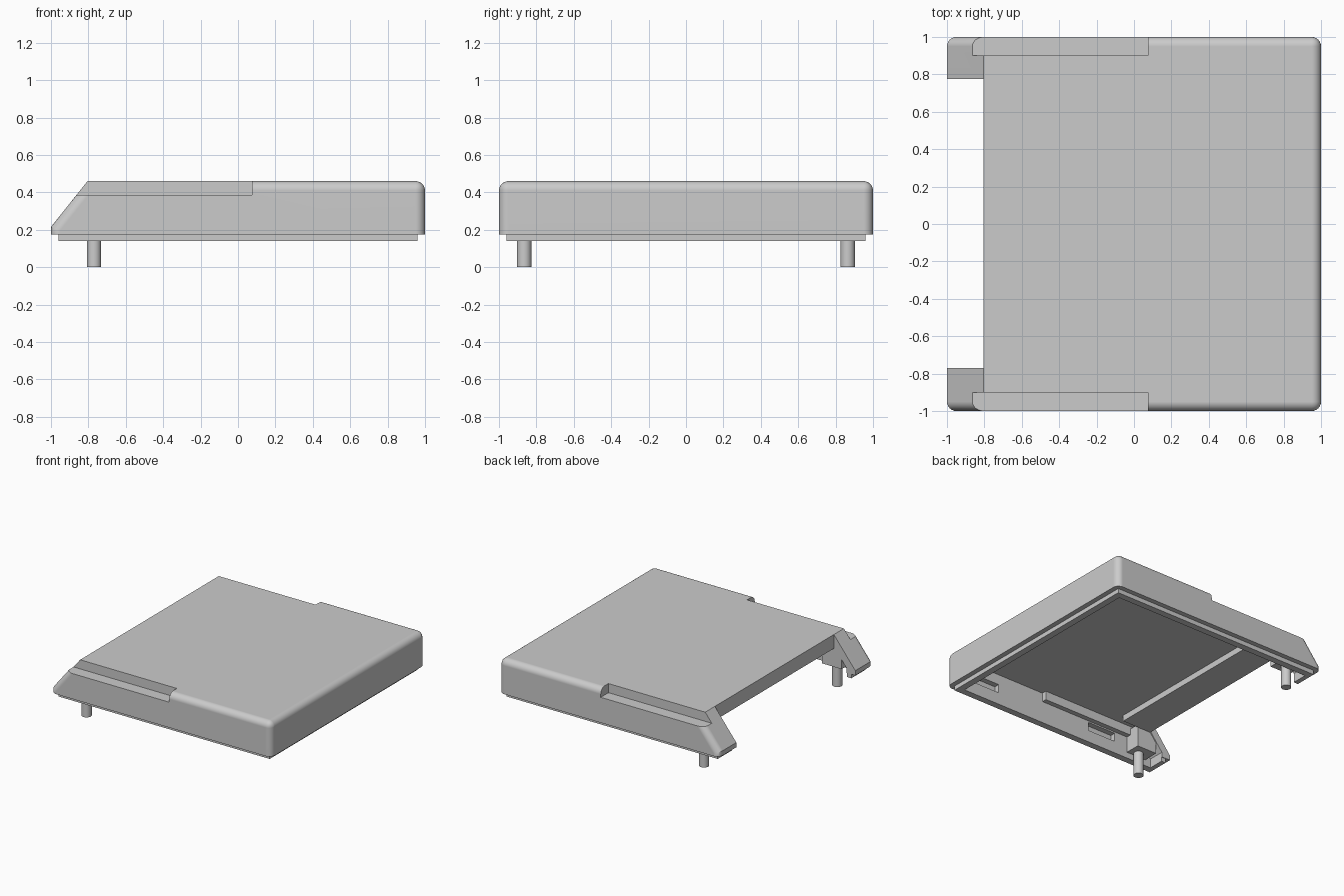
import bpy, bmesh, math
from mathutils import Vector

cube = bpy.data.objects.get("Cube")
if cube:
    bpy.data.objects.remove(cube, do_unlink=True)

grey = bpy.data.materials.new("plain_grey")
grey.use_nodes = True
COLOUR = (0.6, 0.6, 0.6, 1)
grey.diffuse_color = COLOUR
grey.node_tree.nodes["Principled BSDF"].inputs["Base Color"].default_value = COLOUR

INNER = 0.905    # inner face of the walls and lip
BASE = 0.176     # underside of the shell
CEILING = 0.395  # underside of the top


def finish(name, bm):
    bmesh.ops.recalc_face_normals(bm, faces=bm.faces)
    mesh = bpy.data.meshes.new(name)
    bm.to_mesh(mesh)
    bm.free()
    ob = bpy.data.objects.new(name, mesh)
    bpy.context.collection.objects.link(ob)
    mesh.materials.append(grey)
    return ob


def prism(name, profile, y0, y1, round_rule=None, radius=0.05):
    """Extrude an xz profile along y, rounding the edges that match a rule."""
    bm = bmesh.new()
    face = bm.faces.new([bm.verts.new((x, y0, z)) for x, z in profile])
    ext = bmesh.ops.extrude_face_region(bm, geom=[face])
    moved = [v for v in ext["geom"] if isinstance(v, bmesh.types.BMVert)]
    bmesh.ops.translate(bm, verts=moved, vec=(0, y1 - y0, 0))
    if round_rule:
        edges = [e for e in bm.edges if round_rule(*(v.co for v in e.verts))]
        bmesh.ops.bevel(bm, geom=edges, offset=radius, offset_type='OFFSET',
                        segments=6, profile=0.5, affect='EDGES')
    return finish(name, bm)


def box(name, x, y, z):
    return prism(name, [(x[0], z[0]), (x[1], z[0]), (x[1], z[1]), (x[0], z[1])], *y)


def mirrored(y, side):
    return sorted((y[0] * side, y[1] * side))


def cut(ob, cutters):
    """Subtract the cutters and bake the result."""
    bpy.context.view_layer.objects.active = ob
    for c in cutters:
        c.hide_render = True
        mod = ob.modifiers.new("cut", 'BOOLEAN')
        mod.operation, mod.solver, mod.object = 'DIFFERENCE', 'EXACT', c
        bpy.ops.object.modifier_apply(modifier=mod.name)


def shade_smooth(ob):
    """Smooth the rounded parts while keeping flat faces flat."""
    bpy.ops.object.select_all(action='DESELECT')
    ob.select_set(True)
    bpy.context.view_layer.objects.active = ob
    bpy.ops.object.shade_smooth_by_angle(angle=math.radians(30))
    ob.modifiers.new("flat_faces", 'WEIGHTED_NORMAL').keep_sharp = True


def rounded(a, b):
    """Side, top and vertical outer edges, but not the front edge of the top."""
    across = abs(a.y - b.y) > 1
    if across:
        return min(a.z, b.z) > 0.4 and a.x > 0
    return max(a.z, b.z) > BASE + 0.01


# Outer shell: a sloped-end slab, hollowed from below and open at the slope
shell = prism("lid_shell", [(-1, BASE), (1, BASE), (1, 0.46), (-0.805, 0.46), (-1, 0.215)],
              -1, 1, rounded)
cavity = prism("cavity_cutter", [(-0.92, 0.1), (INNER, 0.1), (INNER, CEILING),
                                 (-0.777, CEILING), (-0.92, 0.215)], -INNER, INNER)
opening = box("opening_cutter", (-1.2, -0.805), (-0.77, 0.775), (0.05, 0.6))
grooves = [box("groove_cutter", (-1.2, 0.075), mirrored((0.9, 1.1), s), (0.385, 0.6))
           for s in (-1, 1)]
# Latch recesses in the inner faces of the side walls
recesses = [box("recess_cutter", (x - 0.13, x + 0.13), mirrored((0.85, 0.95), s),
                (0.24, 0.31)) for s in (-1, 1) for x in (0.7, -0.44)]
cutters = [cavity, opening] + grooves + recesses
cut(shell, cutters)
shade_smooth(shell)

# Thicker band under the top beside the opening
box("top_edge_band", (-0.805, -0.54), (-0.77, 0.775), (0.345, 0.42))

# Bottom lip
box("lip_back", (INNER, 0.96), (-0.96, 0.96), (0.14, 0.2))

for side, label, groove in ((-1, "right", grooves[0]), (1, "left", grooves[1])):
    box("lip_side_" + label, (-0.96, INNER), mirrored((INNER, 0.96), side), (0.14, 0.2))
    box("lip_end_" + label, (-0.96, -0.92), mirrored((0.775, INNER), side), (0.14, 0.2))

    # Inner housing that closes off the groove
    housing = box("groove_housing_" + label, (-0.84, 0.14),
                  mirrored((0.865, 0.94), side), (0.322, 0.41))
    cut(housing, [groove])

    # Corner block and locating peg, kept inside the groove wall
    prism("corner_block_" + label, [(-0.87, 0.19), (-0.69, 0.19), (-0.69, 0.375),
                                    (-0.81, 0.375), (-0.87, 0.31)],
          *mirrored((0.778, 0.92), side))
    bm = bmesh.new()
    bmesh.ops.create_cone(bm, cap_ends=True, segments=32, radius1=0.038, radius2=0.038,
                          depth=0.25)
    bmesh.ops.translate(bm, verts=bm.verts, vec=Vector((-0.77, 0.865 * side, 0.125)))
    shade_smooth(finish("peg_" + label, bm))

# Remove the used cutters
for c in cutters:
    bpy.data.objects.remove(c, do_unlink=True)
